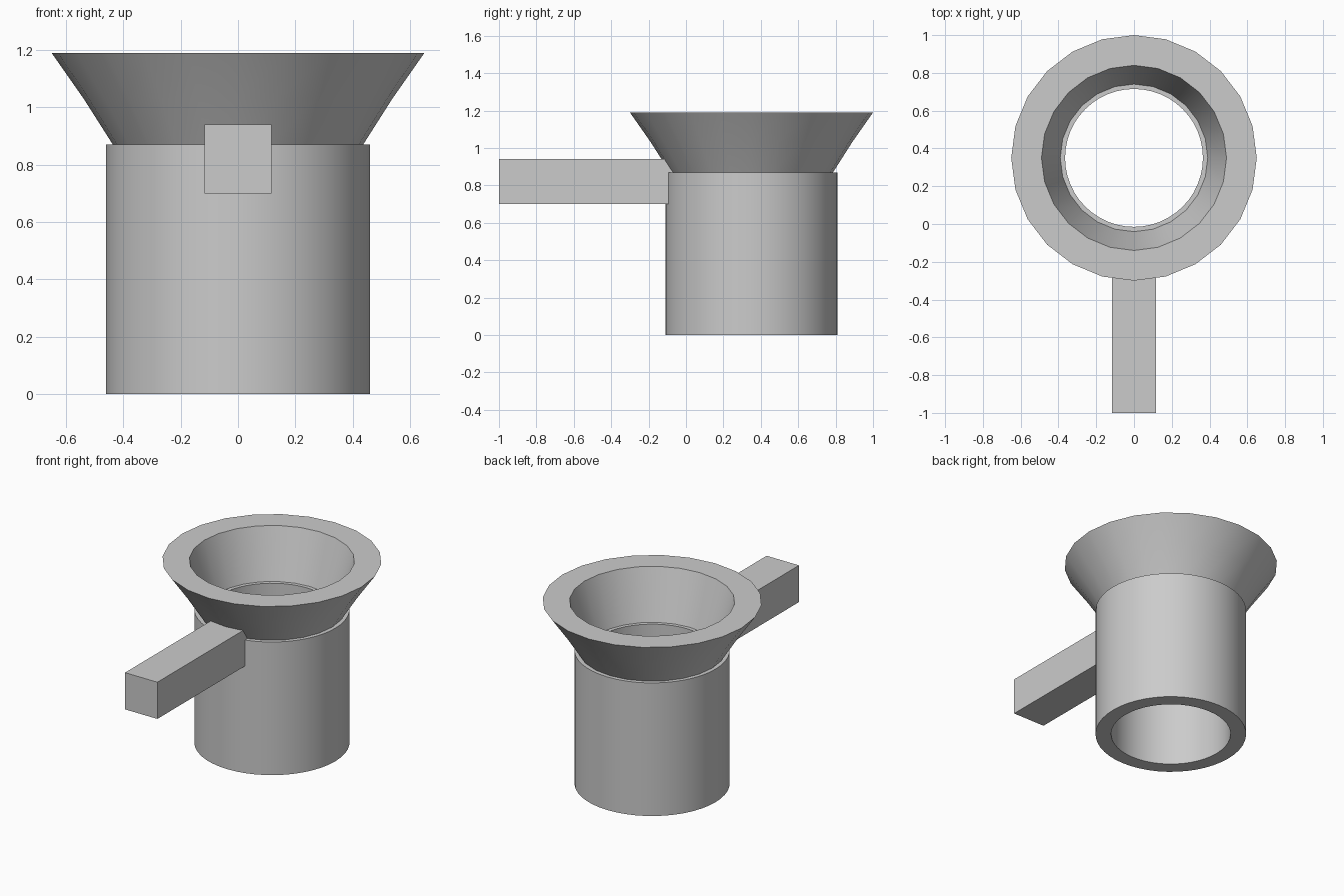
import bpy, bmesh, math

cube = bpy.data.objects.get("Cube")
if cube:
    bpy.data.objects.remove(cube, do_unlink=True)

AXIS_Y = 0.35  # centre line of the tube and funnel

grey = bpy.data.materials.new("plain grey")
grey.use_nodes = True
colour = (0.6, 0.6, 0.6, 1)
grey.diffuse_color = colour
grey.node_tree.nodes["Principled BSDF"].inputs["Base Color"].default_value = colour


def finish(name, bm, location=(0, 0, 0)):
    bmesh.ops.recalc_face_normals(bm, faces=bm.faces)
    mesh = bpy.data.meshes.new(name)
    bm.to_mesh(mesh)
    bm.free()
    mesh.materials.append(grey)
    obj = bpy.data.objects.new(name, mesh)
    obj.location = location
    bpy.context.collection.objects.link(obj)
    return obj


def lathe(name, profile, sides):
    """Turn a closed (radius, height) profile into a smooth ring."""
    bm = bmesh.new()
    rings = []
    for i in range(sides):
        a = math.tau * i / sides
        rings.append([bm.verts.new((r * math.cos(a), r * math.sin(a), z))
                      for r, z in profile])
    n = len(profile)
    for i in range(sides):
        here, there = rings[i], rings[(i + 1) % sides]
        for j in range(n):
            k = (j + 1) % n
            bm.faces.new((here[j], there[j], there[k], here[k]))
    obj = finish(name, bm, (0, AXIS_Y, 0))
    bpy.ops.object.select_all(action='DESELECT')
    obj.select_set(True)
    bpy.context.view_layer.objects.active = obj
    bpy.ops.object.shade_smooth_by_angle(angle=math.radians(30))
    return obj


# Hollow tube
lathe("tube", [(0.46, 0), (0.46, 0.87), (0.365, 0.87), (0.365, 0)], 48)

# Flared funnel with a thick flat rim
lathe("funnel", [(0.435, 0.868), (0.538, 1.03), (0.65, 1.19),
                 (0.49, 1.19), (0.39, 0.868)], 24)

# Square handle, its inner end buried in the wall
bm = bmesh.new()
bmesh.ops.create_cube(bm, size=1)
bmesh.ops.scale(bm, vec=(0.234, 0.93, 0.24), verts=bm.verts)
finish("handle", bm, (0, -0.535, 0.82))
